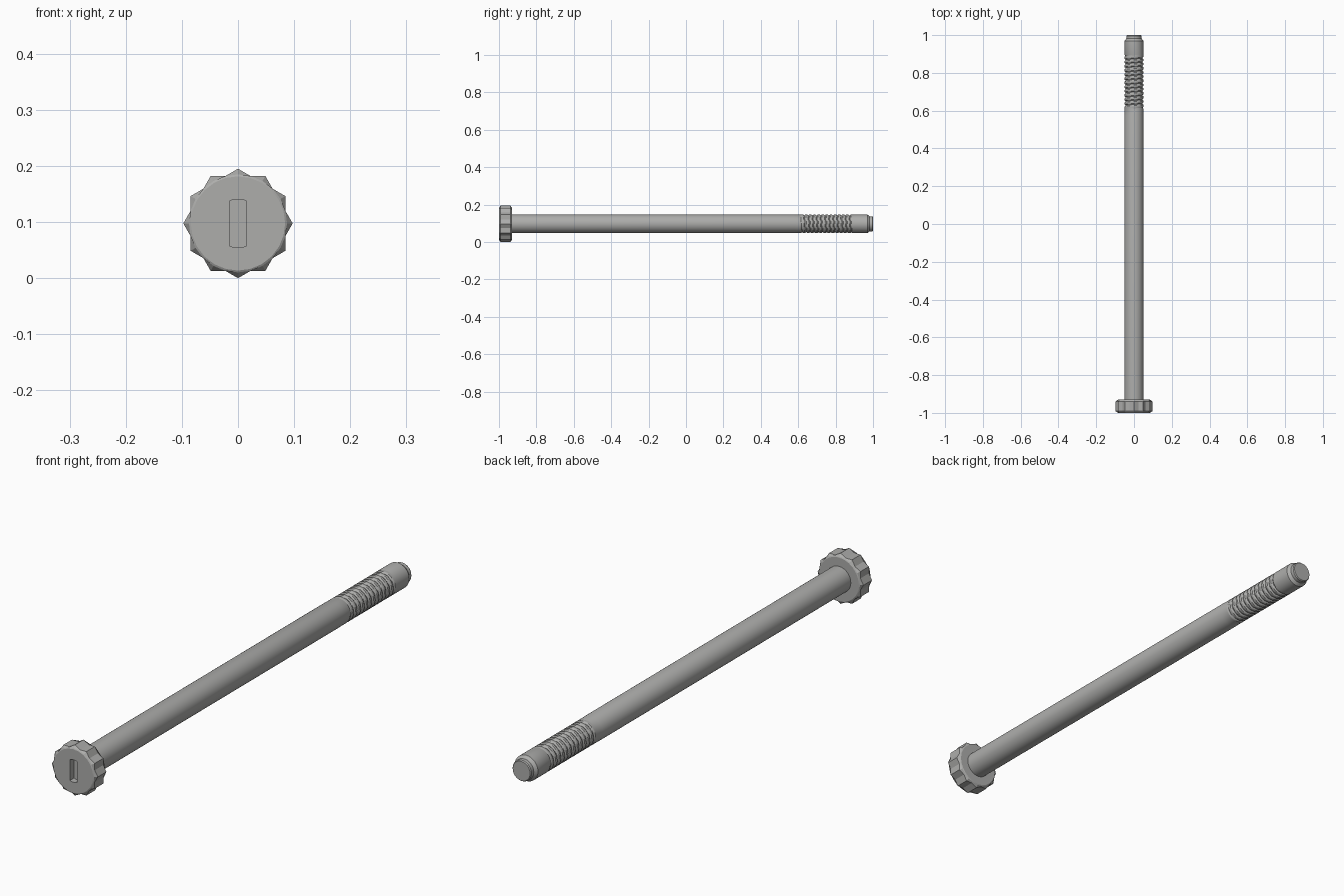
import bpy, bmesh, math

cube = bpy.data.objects.get("Cube")
if cube:
    bpy.data.objects.remove(cube)

AXIS_Z = 0.0975          # height of the bolt axis
HEAD_R = 0.0975          # tip radius of the head
SHAFT_R = 0.05

steel = bpy.data.materials.new("grey steel")
steel.use_nodes = True
colour = (0.42, 0.42, 0.41, 1)
steel.diffuse_color = colour
steel.node_tree.nodes["Principled BSDF"].inputs["Base Color"].default_value = colour


def skin(name, rings):
    """Bridge rings of (x, y, z) points and cap both ends."""
    bm = bmesh.new()
    loops = [[bm.verts.new(p) for p in ring] for ring in rings]
    n = len(loops[0])
    for a, b in zip(loops, loops[1:]):
        for i in range(n):
            j = (i + 1) % n
            bm.faces.new((a[i], a[j], b[j], b[i]))
    bm.faces.new(loops[0])
    bm.faces.new(loops[-1])
    bmesh.ops.recalc_face_normals(bm, faces=bm.faces)
    mesh = bpy.data.meshes.new(name)
    bm.to_mesh(mesh)
    bm.free()
    obj = bpy.data.objects.new(name, mesh)
    bpy.context.collection.objects.link(obj)
    mesh.materials.append(steel)
    return obj


def activate(obj):
    bpy.ops.object.select_all(action="DESELECT")
    obj.select_set(True)
    bpy.context.view_layer.objects.active = obj


def ring(y, radius, n):
    """Ring round the bolt axis; radius is a function of step and angle."""
    pts = []
    for i in range(n):
        a = math.tau * i / n
        r = radius(i, a)
        pts.append((r * math.sin(a), y, AXIS_Z + r * math.cos(a)))
    return pts


# Twelve-point head: two crossed hexagons, chamfered at both ends
notch_r = HEAD_R * math.cos(math.pi / 6) / math.cos(math.pi / 12)


def star(limit):
    return lambda i, a: min(limit, notch_r if i % 2 else HEAD_R)


head = skin("head", [ring(y, star(limit), 24) for y, limit in (
    (-1, 0.084), (-0.998, 0.0874), (-0.991, HEAD_R),
    (-0.939, HEAD_R), (-0.932, 0.0874), (-0.93, 0.084))])

# Driver slot with rounded ends
half_w, slot_r = 0.015, 0.043
sweep = math.asin(half_w / slot_r)
outline = []
for start in (0, math.pi):
    for k in range(-3, 4):
        a = start + sweep * k / 3
        outline.append((slot_r * math.sin(a), AXIS_Z + slot_r * math.cos(a)))
cutter = skin("slot_cutter", [[(x, y, z) for x, z in outline] for y in (-1.02, -0.975)])
cutter.hide_render = True
cut = head.modifiers.new("slot", "BOOLEAN")
cut.operation = "DIFFERENCE"
cut.solver = "EXACT"
cut.object = cutter
activate(head)
bpy.ops.object.modifier_apply(modifier=cut.name)
bpy.data.objects.remove(cutter)

# Shaft with helical thread and stepped tip
pitch, start, turns, steps = 0.022, 0.61, 13, 8
thread_r = SHAFT_R - 0.0005


def plain(r):
    return lambda i, a: r


def thread(t):
    fade = min(1, t * 2, (turns - t) * 2)
    return lambda i, a: thread_r - 0.0045 * fade * max(0, math.cos(math.tau * t - a))


shaft_rings = [ring(y, plain(r), 40) for y, r in (
    (-0.94, SHAFT_R), (0.575, SHAFT_R), (0.577, thread_r))]
for k in range(turns * steps + 1):
    t = k / steps
    shaft_rings.append(ring(start + t * pitch, thread(t), 40))
shaft_rings += [ring(y, plain(r), 40) for y, r in (
    (0.97, thread_r), (0.98, 0.042), (0.982, 0.04), (0.996, 0.04), (1, 0.037))]
shaft = skin("shaft", shaft_rings)

for obj in (head, shaft):
    activate(obj)
    bpy.ops.object.shade_smooth_by_angle(angle=math.radians(25))
